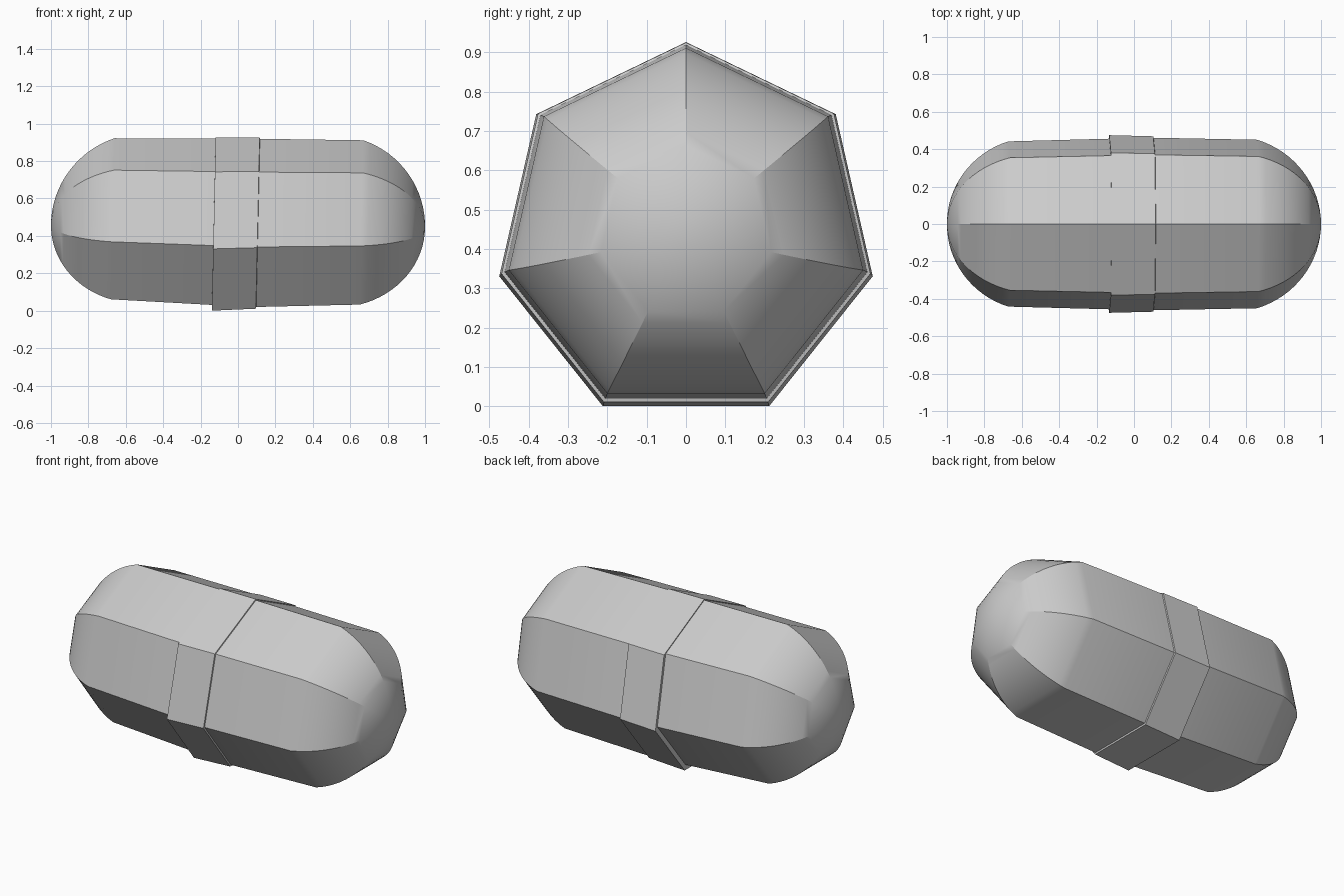
import bpy, bmesh, math

if "Cube" in bpy.data.objects:
    bpy.data.objects.remove(bpy.data.objects["Cube"])

SIDES = 7
TILT = 0.022  # the sections lean slightly along the axis


def loft(name, rings, tip_x, tip_z):
    """Skin seven-sided rings (x, centre z, radius) and close them at a tip."""
    bm = bmesh.new()
    loops = []
    for x, cz, r in rings:
        loop = []
        for i in range(SIDES):
            a = 2 * math.pi * i / SIDES
            dz = r * math.cos(a)
            loop.append(bm.verts.new((x + TILT * dz, r * math.sin(a), cz + dz)))
        loops.append(loop)
    for a, b in zip(loops, loops[1:]):
        for i in range(SIDES):
            j = (i + 1) % SIDES
            bm.faces.new((a[i], a[j], b[j], b[i]))
    tip = bm.verts.new((tip_x, 0, tip_z))
    last = loops[-1]
    for i in range(SIDES):
        bm.faces.new((last[i], last[(i + 1) % SIDES], tip))
    bmesh.ops.recalc_face_normals(bm, faces=bm.faces)
    if tip_x < 0:
        outward = sum(f.normal.x for f in bm.faces if tip in f.verts) < 0
    else:
        outward = sum(f.normal.x for f in bm.faces if tip in f.verts) > 0
    if not outward:
        bmesh.ops.reverse_faces(bm, faces=bm.faces)
    me = bpy.data.meshes.new(name)
    bm.to_mesh(me)
    bm.free()
    ob = bpy.data.objects.new(name, me)
    bpy.context.collection.objects.link(ob)
    bpy.ops.object.select_all(action='DESELECT')
    bpy.context.view_layer.objects.active = ob
    ob.select_set(True)
    bpy.ops.object.shade_smooth_by_angle(angle=math.radians(25))
    return ob


def dome(x0, z0, r0, tip_x, tip_z, n=16):
    """Spherical end rings from the shoulder towards the tip."""
    h = abs(tip_x - x0)
    R = (h * h + r0 * r0) / (2 * h)
    start = math.asin(r0 / R)
    s = 1 if tip_x > 0 else -1
    out = []
    for k in range(n):
        a = start * (1 - k / n)
        x = tip_x - s * R * (1 - math.cos(a))
        t = abs(x - x0) / h
        out.append((x, z0 + (tip_z - z0) * t, R * math.sin(a)))
    return out


# Narrower half, tucked under the rim of the other half
loft("inner_half",
     [(-0.12, 0.452, 0.468)] + dome(-0.67, 0.469, 0.453, -1.0, 0.466),
     -1.0, 0.466)

# Wider half with a raised band at its rim
loft("outer_half",
     [(-0.13, 0.452, 0.462), (-0.13, 0.439, 0.487),
      (0.105, 0.444, 0.481), (0.107, 0.446, 0.473)]
     + dome(0.66, 0.449, 0.462, 1.0, 0.440),
     1.0, 0.440)
